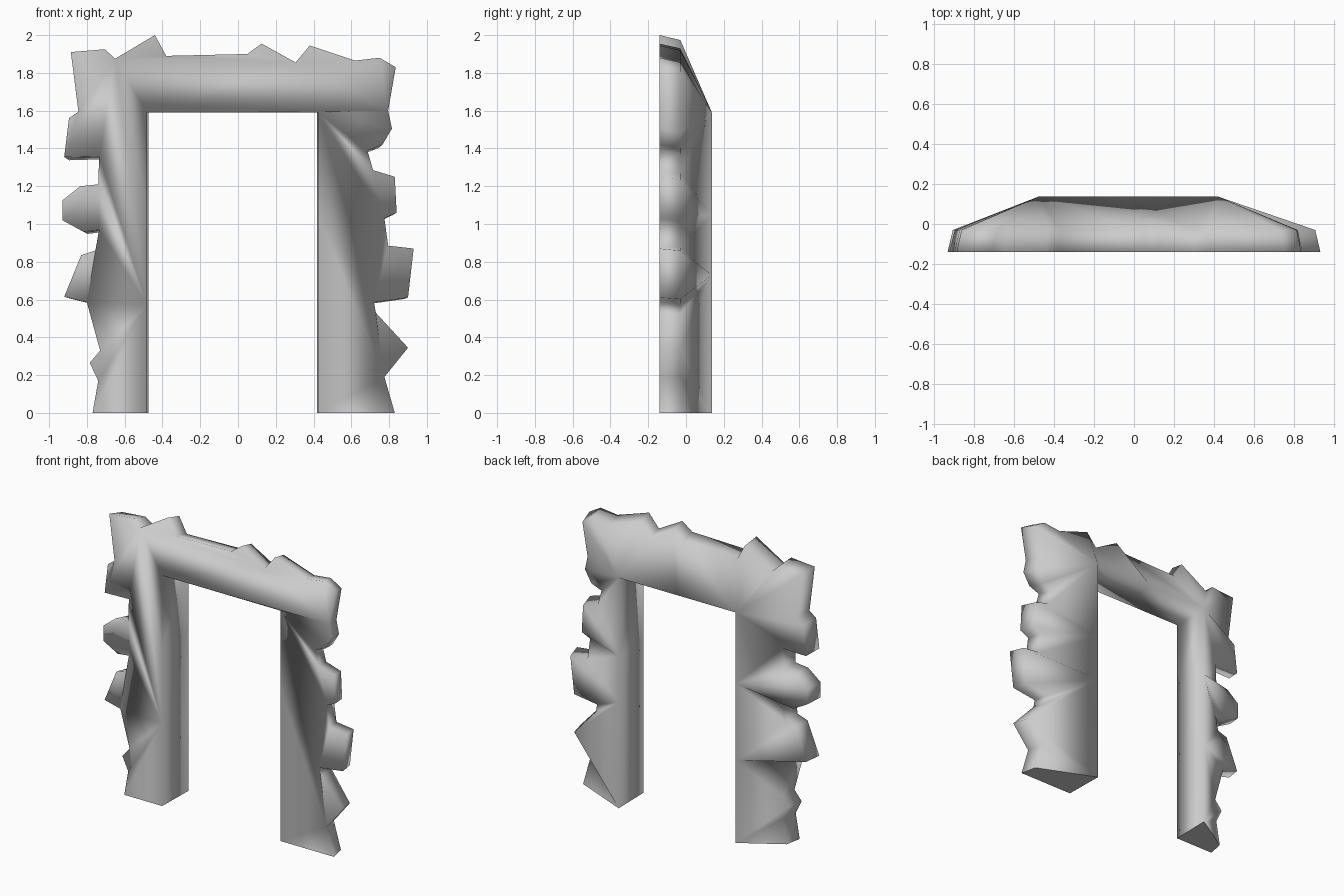
import bpy
import bmesh
from mathutils import Vector

# Remove only the default cube
default_cube = bpy.data.objects.get("Cube")
if default_cube:
    bpy.data.objects.remove(default_cube, do_unlink=True)

FRONT, SHOULDER, RIDGE = -0.14, -0.03, 0.137

# Single stone colour
stone = bpy.data.materials.new("grey_stone")
stone.use_nodes = True
colour = (0.6, 0.6, 0.6, 1)
stone.diffuse_color = colour
stone.node_tree.nodes["Principled BSDF"].inputs["Base Color"].default_value = colour

# Broken outer outline (x, z), from the foot at +x over the top to the foot at -x
left_edge = [
    (.83, 0), (.775, .19), (.9, .345), (.73, .53), (.72, .585), (.9, .61),
    (.93, .87), (.795, .885), (.775, 1.03), (.84, 1.06), (.83, 1.25),
    (.715, 1.285), (.685, 1.39), (.765, 1.42), (.815, 1.505), (.795, 1.6),
]
top_edge = [
    (.835, 1.83), (.75, 1.88), (.62, 1.865), (.38, 1.945), (.305, 1.855),
    (.125, 1.955), (.05, 1.9), (-.38, 1.89), (-.44, 2), (-.65, 1.875),
    (-.705, 1.925), (-.885, 1.91),
]
right_edge = [
    (-.845, 1.595), (-.895, 1.56), (-.92, 1.355), (-.735, 1.36), (-.74, 1.21),
    (-.835, 1.2), (-.93, 1.125), (-.93, 1.02), (-.82, .96), (-.735, .97),
    (-.755, .86), (-.83, .835), (-.92, .615), (-.8, .585), (-.73, .33),
    (-.785, .265), (-.74, .17), (-.77, 0),
]
outline = left_edge + top_edge + right_edge

# Doorway outline in the same direction; its points gather the back facets
doorway = [
    (.418, 0), (.418, .73), (.418, 1.05), (.418, 1.59), (-.025, 1.59),
    (-.475, 1.59), (-.475, 1.1), (-.475, .57), (-.475, 0),
]


def nearest_doorway_point(point):
    """Index of the doorway point closest to an outline point."""
    return min(range(len(doorway)),
               key=lambda i: (Vector(doorway[i]) - Vector(point)).length)


def add_ring(bm, points, y, x_scale=1.0, z_scale=1.0):
    """Row of vertices following a profile at one depth."""
    return [bm.verts.new((x * x_scale, y, z * z_scale)) for x, z in points]


def add_strip(bm, row_a, row_b):
    """Quads between two rows of equal length."""
    for i in range(len(row_a) - 1):
        bm.faces.new((row_a[i], row_a[i + 1], row_b[i + 1], row_b[i]))


bm = bmesh.new()
outer_front = add_ring(bm, outline, FRONT)
outer_back = add_ring(bm, outline, SHOULDER, 0.972, 0.987)
inner_front = add_ring(bm, doorway, FRONT, 1.012)
inner_back = add_ring(bm, doorway, RIDGE)

# Flat front, thin broken rim and doorway lining
bm.faces.new(outer_front + inner_front[::-1])
add_strip(bm, outer_front, outer_back)
add_strip(bm, inner_back, inner_front)

# Sloping back: every rim edge runs in to its closest point on the ridge
links = [nearest_doorway_point(point) for point in outline]
for i in range(len(outline) - 1):
    first, second = links[i], links[i + 1]
    bm.faces.new((outer_back[i], outer_back[i + 1], inner_back[second]))
    for k in range(first, second):
        bm.faces.new((outer_back[i], inner_back[k + 1], inner_back[k]))

# Soles under both feet
soles = [bm.faces.new((outer_front[end], outer_back[end],
                       inner_back[end], inner_front[end]))
         for end in (0, -1)]

bmesh.ops.recalc_face_normals(bm, faces=bm.faces)
for face in bm.faces:
    face.smooth = face not in soles

mesh = bpy.data.meshes.new("stone_doorway")
bm.to_mesh(mesh)
bm.free()
mesh.materials.append(stone)
archway = bpy.data.objects.new("stone_doorway", mesh)
bpy.context.collection.objects.link(archway)
